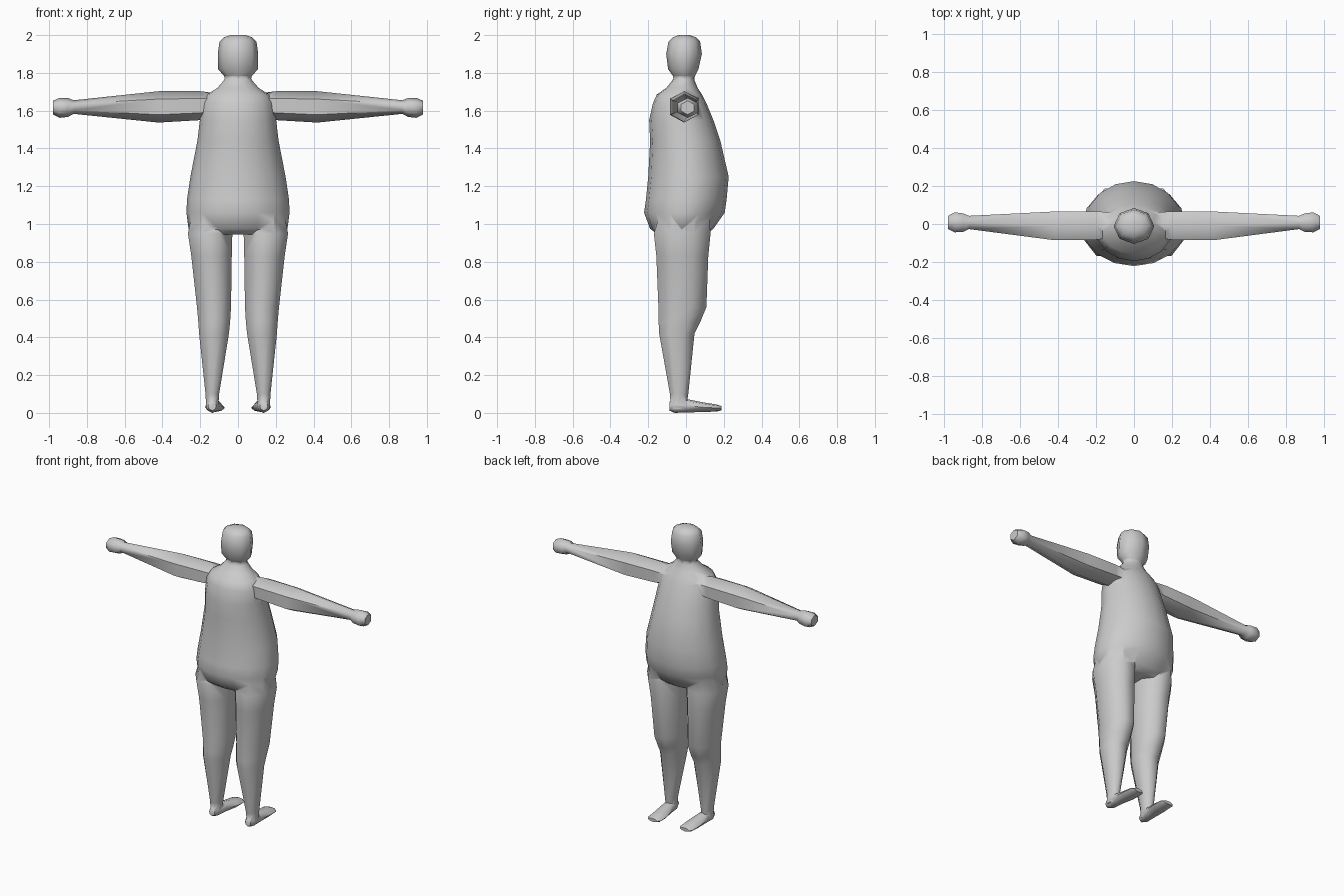
import bpy, bmesh, math
from mathutils import Vector

if "Cube" in bpy.data.objects:
    bpy.data.objects.remove(bpy.data.objects["Cube"])


def loft(name, axis, rings, n, phase=0.0):
    """Skin elliptical rings (t, a_min, a_max, b_min, b_max) along an axis."""
    bm = bmesh.new()
    loops = []
    for t, a0, a1, b0, b1 in rings:
        loop = []
        for i in range(n):
            w = 2 * math.pi * i / n + phase
            a = (a0 + a1) / 2 + (a1 - a0) / 2 * math.cos(w)
            b = (b0 + b1) / 2 + (b1 - b0) / 2 * math.sin(w)
            p = {'x': (t, a, b), 'y': (a, t, b), 'z': (a, b, t)}[axis]
            loop.append(bm.verts.new(Vector(p)))
        loops.append(loop)
    for l0, l1 in zip(loops, loops[1:]):
        for i in range(n):
            j = (i + 1) % n
            bm.faces.new((l0[i], l0[j], l1[j], l1[i]))
    bm.faces.new(loops[0])
    bm.faces.new(loops[-1])
    bmesh.ops.recalc_face_normals(bm, faces=bm.faces)
    mesh = bpy.data.meshes.new(name)
    bm.to_mesh(mesh)
    bm.free()
    ob = bpy.data.objects.new(name, mesh)
    bpy.context.collection.objects.link(ob)
    return ob


def flip(rings, axis, s):
    """Mirror ring data across x = 0 when s is -1."""
    if s > 0:
        return rings
    if axis == 'x':
        return [(-r[0],) + r[1:] for r in rings]
    return [(t, -a1, -a0, b0, b1) for t, a0, a1, b0, b1 in rings]


# torso with shoulders and big belly: z, x range, y range
torso = [(z, -w, w, y0, y1) for z, w, y0, y1 in [
    (0.945, 0.20, -0.15, 0.11), (0.975, 0.262, -0.19, 0.145),
    (1.06, 0.273, -0.222, 0.205), (1.13, 0.27, -0.212, 0.215),
    (1.25, 0.252, -0.2, 0.226), (1.44, 0.215, -0.19, 0.182),
    (1.55, 0.202, -0.195, 0.145), (1.64, 0.19, -0.175, 0.108),
    (1.685, 0.165, -0.155, 0.085), (1.72, 0.11, -0.105, 0.062),
    (1.76, 0.075, -0.072, 0.045), (1.79, 0.062, -0.06, 0.04)]]
body = loft("body", 'z', torso, 16)

# head
head = [(z, -w, w, y0, y1) for z, w, y0, y1 in [
    (1.75, 0.06, -0.06, 0.04), (1.785, 0.075, -0.07, 0.048),
    (1.82, 0.106, -0.095, 0.066), (1.9, 0.107, -0.105, 0.084),
    (1.965, 0.098, -0.093, 0.075), (1.988, 0.075, -0.07, 0.055),
    (2.0, 0.04, -0.04, 0.02)]]
parts = [loft("head", 'z', head, 8)]

# leg: z, x range, y range
leg = [(0.02, 0.105, 0.168, -0.08, 0.0), (0.1, 0.1, 0.172, -0.085, 0.012),
       (0.42, 0.048, 0.206, -0.142, 0.045), (0.48, 0.042, 0.21, -0.145, 0.075),
       (0.56, 0.037, 0.217, -0.146, 0.108), (0.83, 0.033, 0.247, -0.157, 0.118),
       (0.95, 0.03, 0.265, -0.17, 0.13), (1.08, 0.06, 0.24, -0.13, 0.12)]
# foot: y, x range, z range
foot = [(-0.088, 0.115, 0.158, 0.012, 0.06), (-0.06, 0.1, 0.17, 0.0, 0.08),
        (0.01, 0.09, 0.172, 0.003, 0.072), (0.1, 0.072, 0.174, 0.004, 0.054),
        (0.165, 0.07, 0.172, 0.008, 0.044), (0.188, 0.088, 0.155, 0.013, 0.036)]
# arm and fist: x, y range, z range
arm = [(0.1, -0.07, 0.06, 1.57, 1.69), (0.2, -0.082, 0.068, 1.55, 1.703),
       (0.42, -0.084, 0.067, 1.537, 1.703), (0.87, -0.028, 0.042, 1.583, 1.655),
       (0.9, -0.042, 0.055, 1.567, 1.667), (0.945, -0.045, 0.06, 1.562, 1.668),
       (0.98, -0.028, 0.042, 1.58, 1.652)]
for s, side in ((1, "right"), (-1, "left")):
    parts.append(loft(side + "_leg", 'z', flip(leg, 'z', s), 8, math.pi / 8))
    parts.append(loft(side + "_foot", 'y', flip(foot, 'y', s), 8))
    parts.append(loft(side + "_arm", 'x', flip(arm, 'x', s), 6, math.pi / 6))

# legs keep their full width although the octagon has flat sides
k = 1 / math.cos(math.pi / 8)
for ob in parts:
    if ob.name.endswith("_leg"):
        for i in range(0, len(ob.data.vertices), 8):
            ring = [ob.data.vertices[i + j] for j in range(8)]
            cx = sum(v.co.x for v in ring) / 8
            cy = sum(v.co.y for v in ring) / 8
            for v in ring:
                v.co.x = cx + (v.co.x - cx) * k
                v.co.y = cy + (v.co.y - cy) * k
    # hexagon arms have flat front and back sides
    if ob.name.endswith("_arm"):
        for v in ob.data.vertices:
            v.co.y = v.co.y / math.cos(math.pi / 6)

# fuse all parts into one skin
bpy.context.view_layer.objects.active = body
body.select_set(True)
for ob in parts:
    m = body.modifiers.new("fuse", 'BOOLEAN')
    m.operation = 'UNION'
    m.solver = 'EXACT'
    m.object = ob
    bpy.ops.object.modifier_apply(modifier=m.name)
    bpy.data.objects.remove(ob, do_unlink=True)
bpy.ops.object.shade_smooth_by_angle(angle=math.radians(60))
